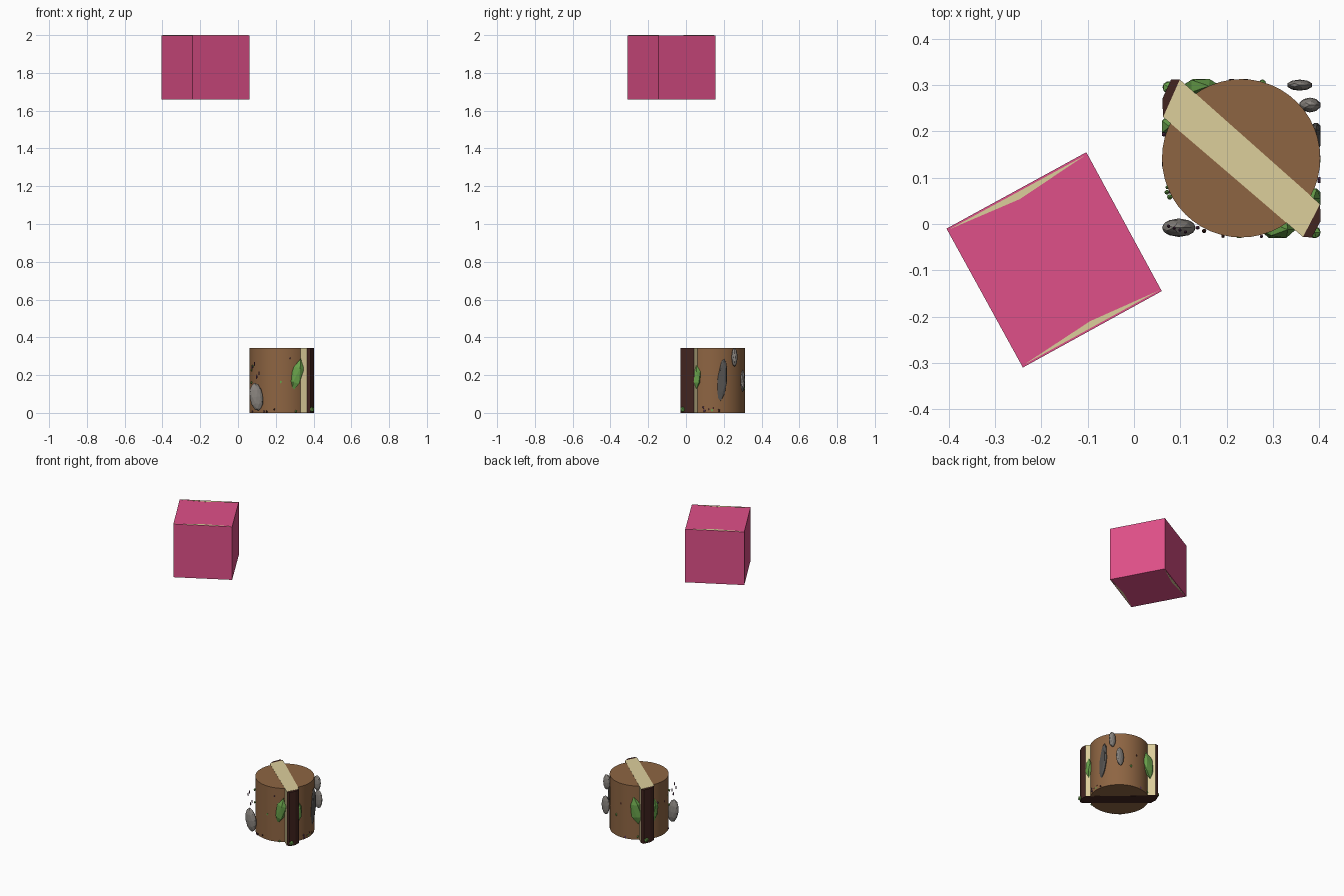
import bpy, bmesh, math, random
from mathutils import Matrix, Vector

if "Cube" in bpy.data.objects:
    bpy.data.objects.remove(bpy.data.objects["Cube"])

random.seed(4)


def material(name, rgb):
    m = bpy.data.materials.new(name)
    m.diffuse_color = (*rgb, 1)
    m.use_nodes = True
    m.node_tree.nodes["Principled BSDF"].inputs["Base Color"].default_value = m.diffuse_color
    return m


PINK = material("pink", (0.74, 0.08, 0.25))
BROWN = material("brown", (0.27, 0.13, 0.055))
TAN = material("tan", (0.72, 0.62, 0.33))
DARK = material("dark_bark", (0.055, 0.018, 0.014))
GREEN = material("green", (0.14, 0.36, 0.07))
STONE = material("stone", (0.25, 0.23, 0.21))
SLATE = material("slate", (0.09, 0.085, 0.08))
PURPLE = material("purple", (0.12, 0.04, 0.1))


def add(name, bm, mat):
    bmesh.ops.recalc_face_normals(bm, faces=bm.faces)
    me = bpy.data.meshes.new(name)
    bm.to_mesh(me)
    bm.free()
    me.materials.append(mat)
    ob = bpy.data.objects.new(name, me)
    bpy.context.collection.objects.link(ob)
    return ob


def prism(name, pts, z0, z1, mat):
    """Vertical prism over a plan outline."""
    bm = bmesh.new()
    face = bm.faces.new([bm.verts.new((x, y, z0)) for x, y in pts])
    up = bmesh.ops.extrude_face_region(bm, geom=[face])["geom"]
    bmesh.ops.translate(bm, vec=(0, 0, z1 - z0),
                        verts=[v for v in up if isinstance(v, bmesh.types.BMVert)])
    if len([f for f in bm.faces if f.normal.z < -.9]) == 0 and not face.is_valid:
        bm.faces.new([v for v in bm.verts if v.co.z == z0])
    return add(name, bm, mat)


def pebble(name, loc, size, mat, tilt=(0, 0), detail=2, rough=0.0):
    """Stone or leaf clump: a stretched icosphere with full sizes x, y, z."""
    bm = bmesh.new()
    bmesh.ops.create_icosphere(bm, subdivisions=detail, radius=0.5)
    for v in bm.verts:
        v.co *= 1 + random.uniform(-rough, rough)
    mat4 = (Matrix.Translation(loc) @ Matrix.Rotation(tilt[0], 4, 'X')
            @ Matrix.Rotation(tilt[1], 4, 'Y') @ Matrix.Diagonal((*size, 1)))
    bmesh.ops.transform(bm, matrix=mat4, verts=bm.verts)
    # keep everything inside the block's square footprint
    for v in bm.verts:
        v.co.x = min(max(v.co.x, 0.06), 0.403)
        v.co.y = min(max(v.co.y, -0.03), 0.313)
        v.co.z = min(max(v.co.z, 0.0), 0.343)
    return add(name, bm, mat)


# floating pink cube
cube = [(-0.405, -0.01), (-0.24, -0.31), (0.06, -0.145), (-0.103, 0.155)]
prism("floating_cube", cube, 1.66, 1.9992, PINK)

# thin tan slivers flush with its top and bottom
prism("cube_inlay_back", [(-0.40, -0.012), (-0.246, 0.054), (-0.106, 0.148)], 1.6593, 2.0, TAN)
prism("cube_inlay_front", [(-0.238, -0.304), (-0.095, -0.21), (0.055, -0.143)], 1.6593, 2.0, TAN)

# log
CX, CY, R, H = 0.2315, 0.142, 0.171, 0.343
bm = bmesh.new()
bmesh.ops.create_cone(bm, cap_ends=True, segments=48, radius1=R, radius2=R, depth=H,
                      matrix=Matrix.Translation((CX, CY, H / 2)))
log = add("log", bm, BROWN)
bpy.context.view_layer.objects.active = log
log.select_set(True)
bpy.ops.object.shade_smooth_by_angle(angle=math.radians(30))

# diagonal plank through the log, with dark bark ends and underside
plank = [(0.063, 0.231), (0.099, 0.312), (0.402, 0.043), (0.365, -0.028)]
prism("plank", plank, 0.002, H + 0.001, TAN)
prism("plank_underside", plank, -0.0005, 0.004, DARK)
prism("bark_end_left", [(0.063, 0.231), (0.099, 0.312), (0.08, 0.312), (0.061, 0.27)], 0, H, DARK)
prism("bark_end_right", [(0.365, -0.028), (0.402, 0.043), (0.403, 0.006), (0.384, -0.029)], 0, H, DARK)

# stones around the log
pebble("stone_front_left", (0.097, -0.008, 0.085), (0.072, 0.04, 0.15), STONE, (0, -0.15))
pebble("stone_back_right", (0.358, 0.300, 0.17), (0.056, 0.024, 0.12), STONE)
pebble("stone_right_upper", (0.38, 0.257, 0.295), (0.047, 0.032, 0.10), STONE)
pebble("slate_right", (0.393, 0.19, 0.17), (0.03, 0.055, 0.23), SLATE, (-0.12, 0), 2, 0.06)

# leaf clumps
for name, loc, size, tilt in [
    ("leaf_front", (0.31, -0.012, 0.20), (0.068, 0.05, 0.18), (0, 0.25)),
    ("leaf_right", (0.388, 0.055, 0.19), (0.05, 0.05, 0.13), (0, 0)),
    ("leaf_back", (0.145, 0.298, 0.19), (0.08, 0.05, 0.17), (0, 0.2)),
    ("leaf_left", (0.077, 0.21, 0.18), (0.05, 0.05, 0.15), (0, 0)),
    ("moss_front_right", (0.39, -0.018, 0.018), (0.03, 0.03, 0.03), (0, 0)),
    ("moss_back_left", (0.075, 0.295, 0.02), (0.03, 0.03, 0.03), (0, 0)),
]:
    pebble(name, loc, size, GREEN, tilt, 1)

# small flecks scattered close to the bark
for i in range(28):
    a = random.uniform(0, math.tau)
    r = R + random.uniform(-0.002, 0.006)
    z = random.choice([random.uniform(0.005, 0.03), random.uniform(0.05, 0.3)])
    s = random.uniform(0.008, 0.016)
    pebble(f"fleck_{i}", (CX + r * math.cos(a), CY + r * math.sin(a), z), (s, s, s * 1.3),
           (PURPLE, GREEN, DARK)[i % 3], (0, 0), 1)
# purple flecks beside the front left stone
for i, z in enumerate((0.24, 0.26, 0.19, 0.21)):
    pebble(f"purple_fleck_{i}", (0.075 + 0.012 * i, -0.005 - 0.004 * i, z),
           (0.008, 0.008, 0.025), PURPLE, (0, 0), 1)
